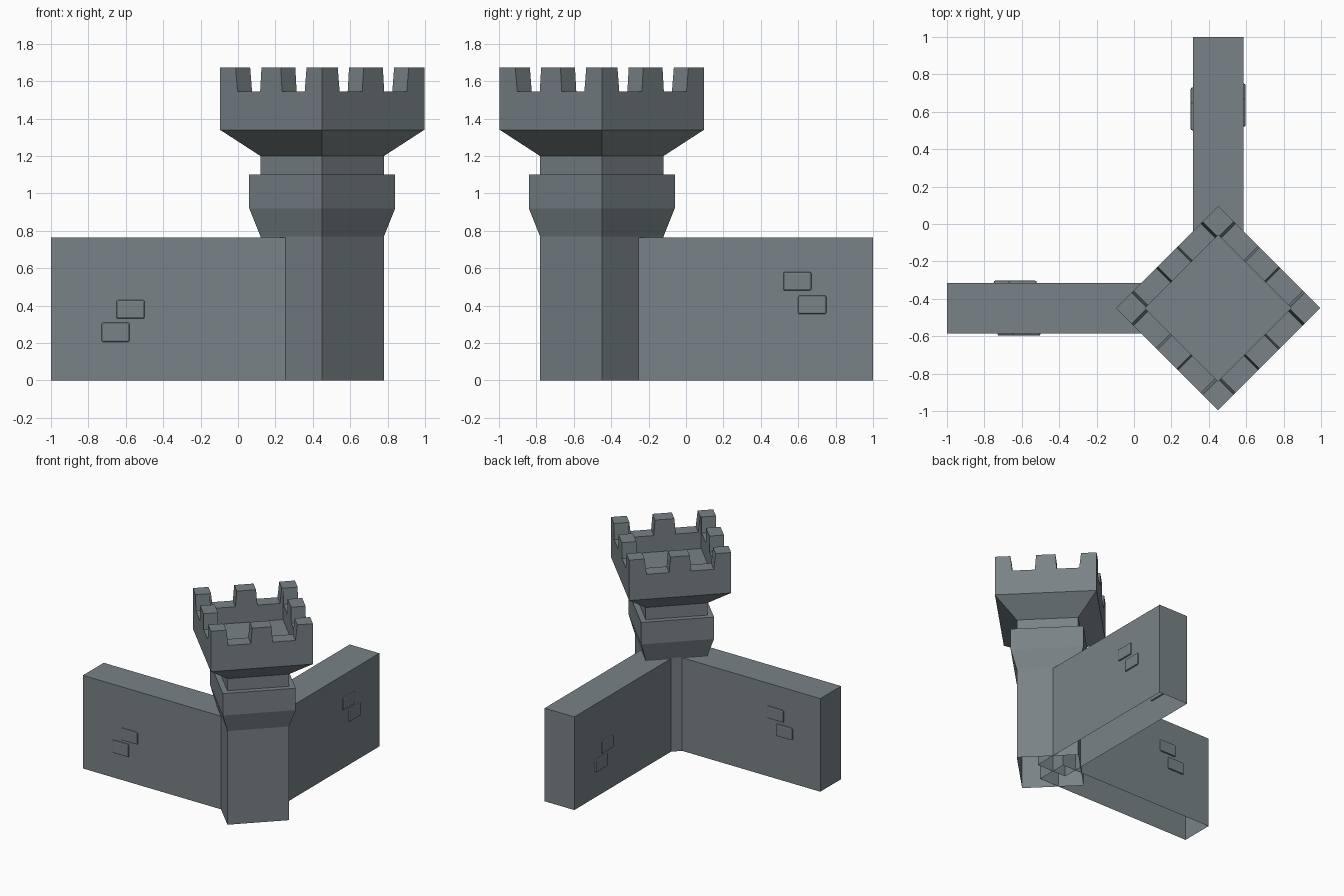
import bpy, bmesh, math
from mathutils import Vector, Matrix

if "Cube" in bpy.data.objects:
    bpy.data.objects.remove(bpy.data.objects["Cube"])

stone = bpy.data.materials.new("slate_grey_stone")
stone.diffuse_color = (0.19, 0.225, 0.24, 1)
stone.use_nodes = True
stone.node_tree.nodes["Principled BSDF"].inputs["Base Color"].default_value = stone.diffuse_color

CX, CY = 0.45, -0.45          # tower centre
WALL_H, WALL_T = 0.765, 0.135  # wall height, half thickness


def finish(bm, name):
    bmesh.ops.remove_doubles(bm, verts=bm.verts, dist=0.0005)
    bmesh.ops.recalc_face_normals(bm, faces=bm.faces)
    me = bpy.data.meshes.new(name)
    bm.to_mesh(me)
    bm.free()
    me.materials.append(stone)
    ob = bpy.data.objects.new(name, me)
    bpy.context.collection.objects.link(ob)
    return ob


def box(bm, lo, hi):
    lo, hi = Vector(lo), Vector(hi)
    m = Matrix.Translation((lo + hi) / 2) @ Matrix.Diagonal((*(hi - lo), 1))
    return bmesh.ops.create_cube(bm, size=1, matrix=m)["verts"]


def ring(bm, r, z):
    # diamond-shaped cross-section, r is the half diagonal
    return [bm.verts.new((CX + r * math.cos(a * math.pi / 2),
                          CY + r * math.sin(a * math.pi / 2), z)) for a in range(4)]


# tower shaft: stacked diamond rings, open at the bottom
bm = bmesh.new()
profile = [(0.33, 0), (0.33, 0.77), (0.39, 0.92), (0.39, 1.10),
           (0.33, 1.10), (0.33, 1.20), (0.546, 1.34)]
rings = [ring(bm, r, z) for r, z in profile]
for a, b in zip(rings, rings[1:]):
    for i in range(4):
        j = (i + 1) % 4
        bm.faces.new((a[i], a[j], b[j], b[i]))
finish(bm, "tower_shaft")

# battlement: crenellated profile on each of four mitred sides
H = 0.546 / math.sqrt(2)
T = 0.11
FLOOR, SILL, TOP = 1.41, 1.545, 1.672
half = [(0.073, TOP), (0.083, SILL), (H - 0.132, SILL), (H - 0.118, TOP)]
line = [(-s, z) for s, z in reversed(half)] + half
bm = bmesh.new()
for k in range(4):
    m = Matrix.Translation((CX, CY, 0)) @ Matrix.Rotation(math.radians(45 + 90 * k), 4, 'Z')

    def strip(e, y, base):
        pts = [(-e, base), (-e, TOP)] + line + [(e, TOP), (e, base)]
        return [bm.verts.new(m @ Vector((s, y, z))) for s, z in pts]

    outer = strip(H, -H, 1.34)
    inner = strip(H - T, -H + T, FLOOR)
    bm.faces.new(outer)
    bm.faces.new(inner)
    for i in range(1, len(outer) - 2):
        bm.faces.new((outer[i], outer[i + 1], inner[i + 1], inner[i]))
bm.faces.new(ring(bm, (H - T) * math.sqrt(2), FLOOR))
finish(bm, "tower_battlement")


# walls: open underneath, running from the tower centre
def wall(name, lo, hi):
    bm = bmesh.new()
    box(bm, lo, hi)
    bottom = [f for f in bm.faces if f.calc_center_median().z < 0.01]
    bmesh.ops.delete(bm, geom=bottom, context='FACES')
    finish(bm, name)


wall("left_wall", (-1, CY - WALL_T, 0), (0.435, CY + WALL_T, WALL_H))
wall("back_wall", (CX - WALL_T, -0.435, 0), (CX + WALL_T, 1, WALL_H))

# raised bricks: a low pair on one side, a high pair on the other
# (start and end along the wall measured outwards, low z, high z, side)
bricks = [(0.50, 0.65, 0.33, 0.43, -1), (0.58, 0.73, 0.205, 0.31, -1),
          (0.52, 0.67, 0.48, 0.58, 1), (0.60, 0.75, 0.355, 0.455, 1)]
for wall_name in ("left", "back"):
    for n, (a, b, z0, z1, side) in enumerate(bricks):
        bm = bmesh.new()
        c = side * WALL_T
        if wall_name == "left":
            box(bm, (-b, CY + c - 0.012, z0), (-a, CY + c + 0.012, z1))
        else:
            box(bm, (CX + c - 0.012, a, z0), (CX + c + 0.012, b, z1))
        bmesh.ops.bevel(bm, geom=list(bm.edges), offset=0.009, segments=2,
                        profile=0.5, affect='EDGES')
        finish(bm, f"{wall_name}_wall_brick_{n + 1}")
